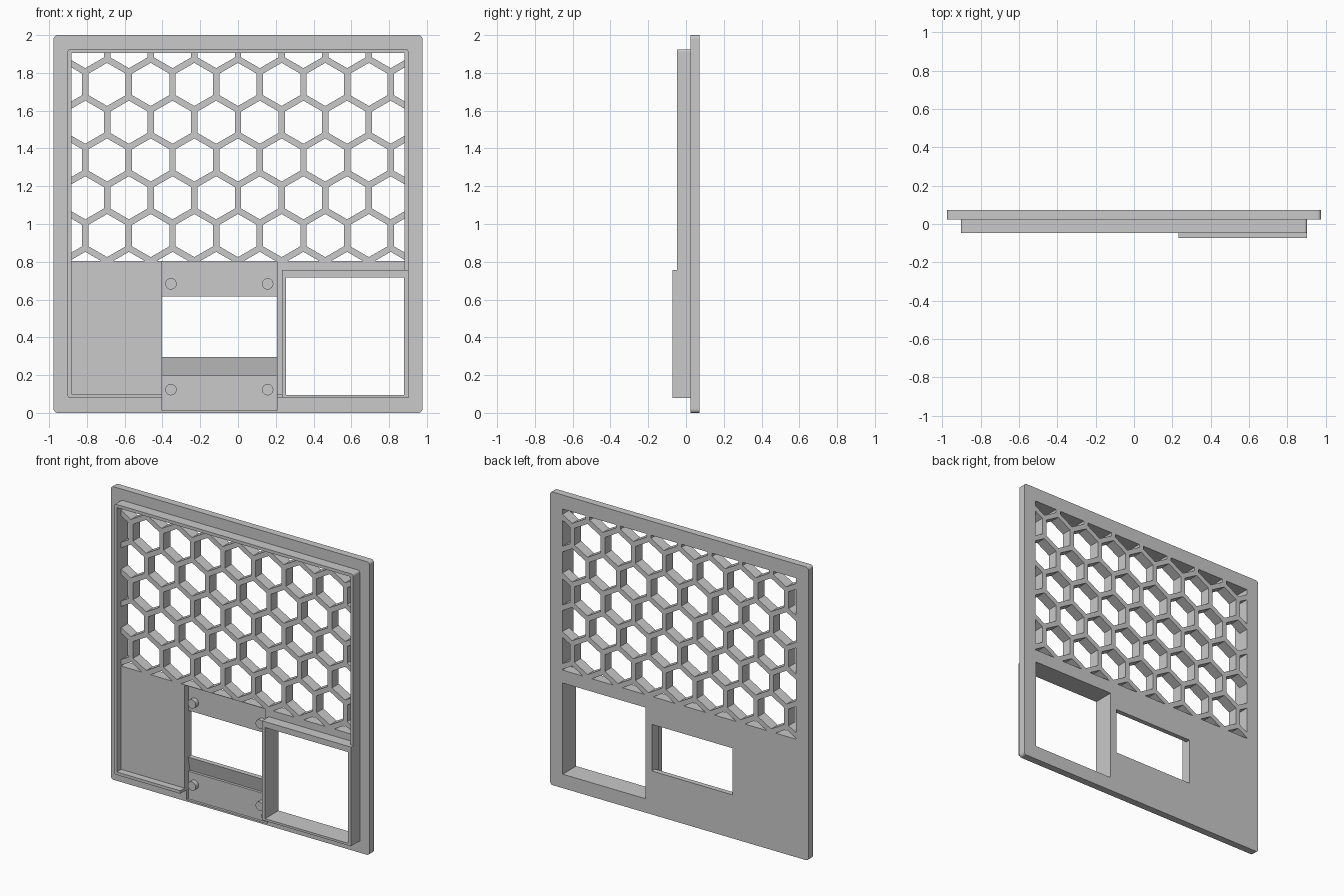
import bpy, bmesh, math
from mathutils import Vector

if "Cube" in bpy.data.objects:
    bpy.data.objects.remove(bpy.data.objects["Cube"])

# One grey plastic
grey = bpy.data.materials.new("grey plastic")
grey.use_nodes = True
colour = (0.585, 0.585, 0.585, 1)
grey.diffuse_color = colour
grey.node_tree.nodes["Principled BSDF"].inputs["Base Color"].default_value = colour

# Depth levels, back to front
BACK, POCKET, FACE, PANEL, RIM, FRAME = 0.0725, 0.04, 0.023, 0.0, -0.0475, -0.0725


def finish(name, bm):
    bmesh.ops.recalc_face_normals(bm, faces=bm.faces)
    mesh = bpy.data.meshes.new(name)
    bm.to_mesh(mesh)
    bm.free()
    ob = bpy.data.objects.new(name, mesh)
    bpy.context.collection.objects.link(ob)
    mesh.materials.append(grey)
    return ob


def extrude(bm, direction):
    res = bmesh.ops.extrude_face_region(bm, geom=bm.faces[:])
    verts = [g for g in res["geom"] if isinstance(g, bmesh.types.BMVert)]
    bmesh.ops.translate(bm, verts=verts, vec=direction)


def slab(name, x0, x1, y0, y1, z0, z1, radius=0):
    """Box whose four edges along y may be rounded."""
    bm = bmesh.new()
    bm.faces.new([bm.verts.new((x, y0, z)) for x, z in
                  ((x0, z0), (x1, z0), (x1, z1), (x0, z1))])
    extrude(bm, (0, y1 - y0, 0))
    if radius:
        edges = [e for e in bm.edges
                 if abs(e.verts[0].co.y - e.verts[1].co.y) > 0.001]
        bmesh.ops.bevel(bm, geom=edges, offset=radius, segments=5,
                        profile=0.5, affect='EDGES')
    return finish(name, bm)


def cut(ob, *cutters):
    for c in cutters:
        c.hide_render = True
        mod = ob.modifiers.new("cut", 'BOOLEAN')
        mod.operation, mod.solver, mod.object = 'DIFFERENCE', 'EXACT', c
    # bake the cuts so the helpers can be dropped
    bpy.context.view_layer.update()
    deps = bpy.context.evaluated_depsgraph_get()
    mesh = bpy.data.meshes.new_from_object(ob.evaluated_get(deps))
    ob.modifiers.clear()
    ob.data = mesh


# Honeycomb cutter: rows of hexagons clipped to the vent area
vent_min, vent_max = Vector((-0.882, 0, 0.805)), Vector((0.882, 0, 1.904))
pitch, hex_radius = 0.231, 0.114
bm = bmesh.new()
for row in range(7):
    z = 1.939 - row * pitch * math.sqrt(3) / 2
    shift = 0 if row % 2 else pitch / 2
    for col in range(-5, 5):
        ring = []
        for k in range(6):
            a = math.radians(30 + 60 * k)
            ring.append(bm.verts.new((col * pitch + shift + hex_radius * math.cos(a),
                                      -0.1, z + hex_radius * math.sin(a))))
        bm.faces.new(ring)
for corner, sign in ((vent_min, -1), (vent_max, 1)):
    for axis in ((1, 0, 0), (0, 0, 1)):
        bmesh.ops.bisect_plane(bm, geom=bm.verts[:] + bm.edges[:] + bm.faces[:],
                               plane_co=corner, plane_no=Vector(axis) * sign,
                               clear_outer=True)
extrude(bm, (0, 0.3, 0))
honeycomb_cutter = finish("honeycomb_cutter", bm)

# Pocket cutter: shallow recess, window and undercut sill in one profile
bm = bmesh.new()
profile = ((-0.2, 0.012), (POCKET, 0.012), (POCKET, 0.2), (0.058, 0.2), (0.038, 0.297),
           (0.1, 0.297), (0.1, 0.615), (POCKET, 0.615), (POCKET, 0.802), (-0.2, 0.802))
bm.faces.new([bm.verts.new((-0.403, y, z)) for y, z in profile])
extrude(bm, (0.61, 0, 0))
pocket_cutter = finish("pocket_cutter", bm)

opening_cutter = slab("opening_cutter", 0.255, 0.88, -0.2, 0.2, 0.095, 0.717)
rim_cutter = slab("rim_cutter", vent_min.x, vent_max.x, -0.2, 0.2, 0.1, vent_max.z)
frame_clearance = slab("frame_clearance", 0.232, 1, -0.2, 0.2, 0, 0.757)

# Back plate
plate = slab("back_plate", -0.976, 0.976, FACE, BACK, 0, 2, 0.02)
cut(plate, honeycomb_cutter, pocket_cutter, opening_cutter)

# Thicker panel inside the rim, carrying the honeycomb
panel = slab("inner_panel", vent_min.x, vent_max.x, PANEL, FACE, 0.1, vent_max.z)
cut(panel, honeycomb_cutter, pocket_cutter, frame_clearance)

# Raised rim around the front
rim = slab("raised_rim", -0.903, 0.903, RIM, FACE, 0.08, 1.925, 0.015)
cut(rim, rim_cutter, pocket_cutter, frame_clearance)

# Taller square frame around the large opening
frame = slab("opening_frame", 0.232, 0.903, FRAME, FACE, 0.08, 0.757)
cut(frame, opening_cutter)

# Mounting pegs in the pocket
for side, x in (("right", -0.355), ("left", 0.157)):
    for level, z in (("lower", 0.123), ("upper", 0.683)):
        bm = bmesh.new()
        bmesh.ops.create_circle(bm, cap_ends=True, segments=32, radius=0.03)
        for v in bm.verts:
            v.co = (x + v.co.x, POCKET, z + v.co.y)
        extrude(bm, (0, -0.032, 0))
        peg = finish(f"{level}_{side}_peg", bm)
        bpy.ops.object.select_all(action='DESELECT')
        peg.select_set(True)
        bpy.context.view_layer.objects.active = peg
        bpy.ops.object.shade_smooth_by_angle(angle=math.radians(30))

# Drop the helpers
for helper in (honeycomb_cutter, pocket_cutter, opening_cutter, rim_cutter, frame_clearance):
    bpy.data.objects.remove(helper)
